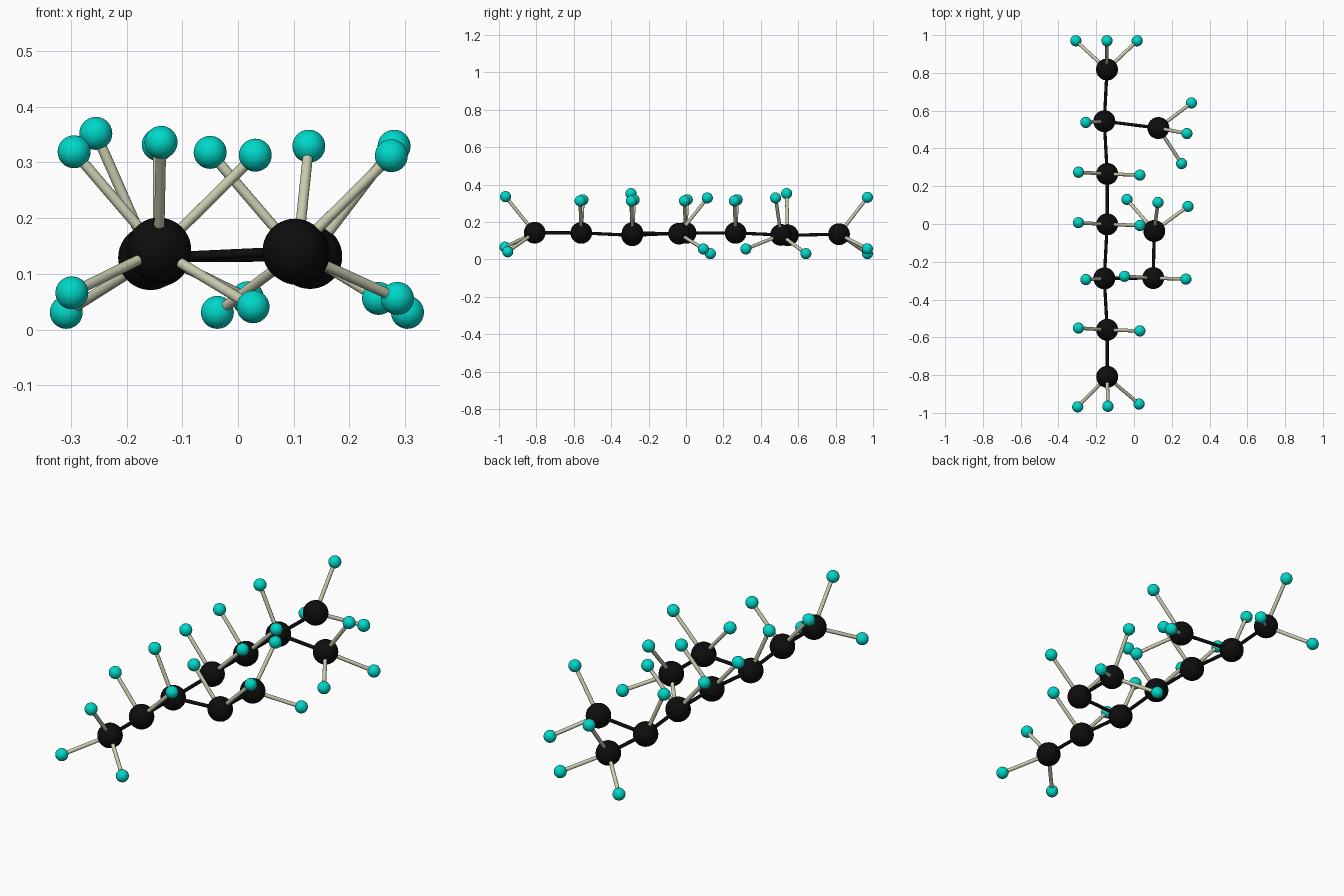
import bpy
from mathutils import Vector

if "Cube" in bpy.data.objects:
    bpy.data.objects.remove(bpy.data.objects["Cube"])


def material(name, rgb):
    m = bpy.data.materials.new(name)
    m.diffuse_color = (*rgb, 1)
    m.use_nodes = True
    m.node_tree.nodes["Principled BSDF"].inputs["Base Color"].default_value = m.diffuse_color
    return m


BLACK = material("black", (0.004, 0.004, 0.004))
TEAL = material("turquoise", (0.0, 0.68, 0.58))
BEIGE = material("pale_beige", (0.58, 0.60, 0.43))


def finish(name, mat):
    o = bpy.context.object
    o.name = name
    o.data.materials.append(mat)
    bpy.ops.object.shade_smooth_by_angle(angle=0.7)


def ball(name, p, r, mat):
    bpy.ops.mesh.primitive_uv_sphere_add(segments=40, ring_count=20, radius=r, location=p)
    finish(name, mat)


def rod(name, a, b, r, mat):
    a, b = Vector(a), Vector(b)
    d = b - a
    bpy.ops.mesh.primitive_cylinder_add(vertices=20, radius=r, depth=d.length,
                                        location=(a + b) / 2,
                                        rotation=d.to_track_quat('Z', 'Y').to_euler())
    finish(name, mat)


# Large atoms: straight chain (0-6), short branch (7), two-atom branch (8, 9)
big = [(-.143, .818, .135), (-.157, .544, .129), (-.142, .265, .142), (-.142, -.002, .142),
       (-.157, -.288, .129), (-.142, -.560, .142), (-.142, -.809, .143),
       (.129, .508, .131), (.102, -.286, .141), (.107, -.037, .138)]
links = [(i, i + 1) for i in range(6)] + [(1, 7), (4, 8), (8, 9)]

# Small atoms: pairs and singles repeat as offsets, end groups are placed directly
small = {}
for i in (2, 3, 5, 8):
    small[i] = [Vector(big[i]) + Vector(o) for o in ((-.152, .009, .177), (.173, -.006, .171))]
for i in (1, 4):
    small[i] = [Vector(big[i]) + Vector((-.098, -.006, .223))]
small[0] = [(-.308, .970, .031), (-.143, .970, .332), (.017, .970, .057)]
small[6] = [(-.298, -.968, .066), (-.138, -.965, .336), (.027, -.953, .041)]
small[7] = [(.304, .641, .031), (.280, .479, .329), (.252, .320, .056)]
small[9] = [(-.037, .130, .031), (.127, .114, .329), (.286, .093, .056)]

for i, p in enumerate(big):
    ball(f"large_atom_{i}", p, .058, BLACK)
    for j, q in enumerate(small[i]):
        ball(f"small_atom_{i}_{j}", q, .0295, TEAL)
        rod(f"thin_bond_{i}_{j}", p, q, .0093, BEIGE)
for a, b in links:
    rod(f"chain_bond_{a}_{b}", big[a], big[b], .0085, BLACK)
